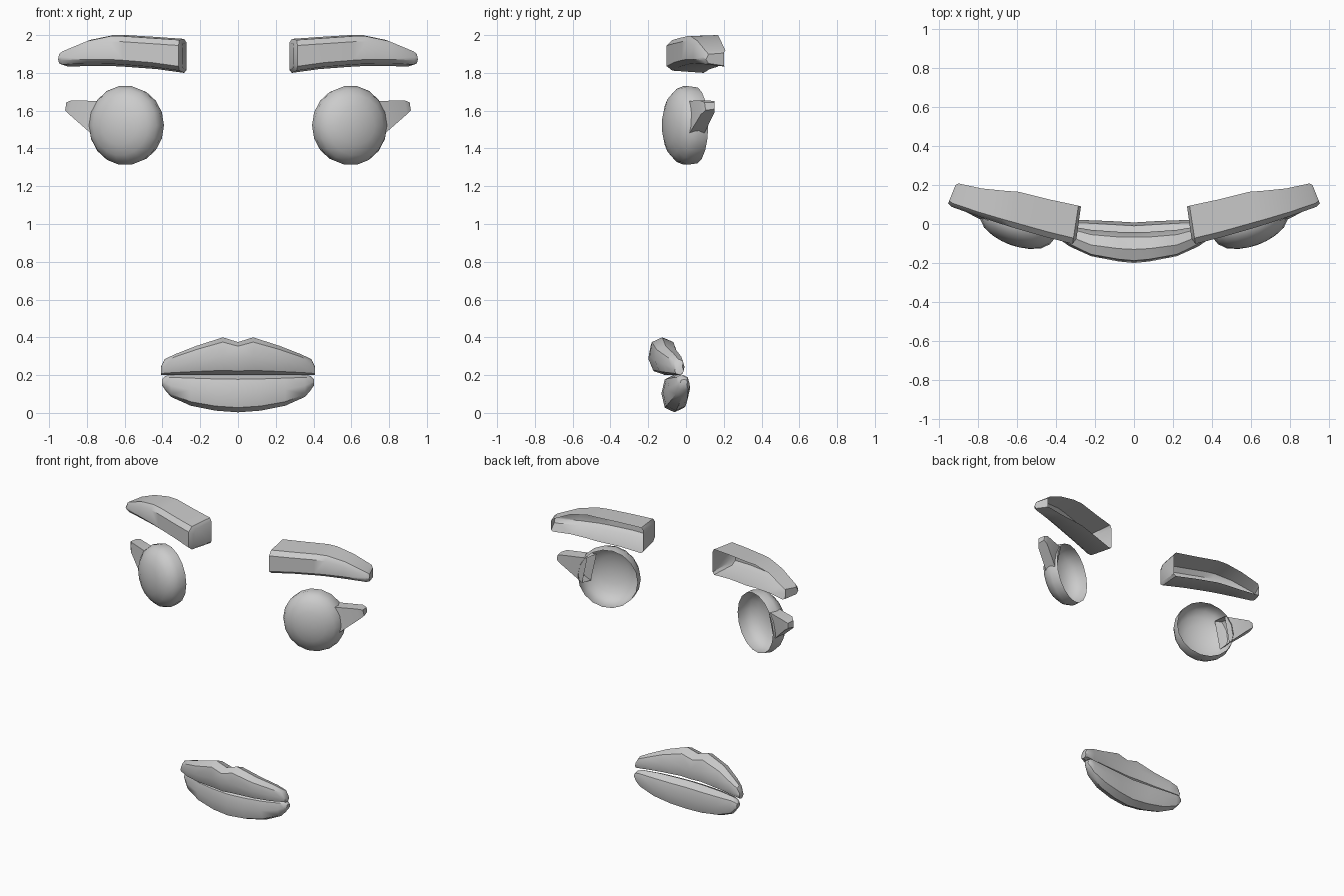
import bpy, bmesh, math
from mathutils import Vector

if "Cube" in bpy.data.objects:
    bpy.data.objects.remove(bpy.data.objects["Cube"])


def loft(name, rings, closed=True, cap_start=False, cap_end=True, mirror=True, angle=40):
    """Skin a list of point rings, then mirror across x = 0."""
    bm = bmesh.new()
    vs = [[bm.verts.new(p) for p in r] for r in rings]
    n = len(rings[0])
    for a, b in zip(vs, vs[1:]):
        for i in range(n if closed else n - 1):
            j = (i + 1) % n
            bm.faces.new((a[i], a[j], b[j], b[i]))
    if cap_start:
        bm.faces.new(vs[0][::-1])
    if cap_end:
        bm.faces.new(vs[-1])
    bmesh.ops.remove_doubles(bm, verts=bm.verts, dist=1e-5)
    if mirror:
        bmesh.ops.recalc_face_normals(bm, faces=bm.faces)
    me = bpy.data.meshes.new(name)
    bm.to_mesh(me)
    bm.free()
    ob = bpy.data.objects.new(name, me)
    bpy.context.collection.objects.link(ob)
    m = ob.modifiers.new("Mirror", 'MIRROR')
    m.merge_threshold = 0.001
    bpy.ops.object.select_all(action='DESELECT')
    ob.select_set(True)
    bpy.context.view_layer.objects.active = ob
    bpy.ops.object.modifier_apply(modifier="Mirror")
    bpy.ops.object.shade_smooth_by_angle(angle=math.radians(angle))
    return ob


# Eyebrows: rounded bars, open at the back
def brow_ring(xf, yf, xb, yb, zb, zt):
    def at(t, z):
        return (xf + (xb - xf) * t, yf + (yb - yf) * t, z)
    return [at(1, zb), at(0.15, zb + 0.012), at(0, zb + 0.035),
            at(0, zt - 0.035), at(0.15, zt - 0.006), at(1, zt)]


loft("eyebrows", [brow_ring(*s) for s in (
    (0.295, -0.075, 0.272, 0.09, 1.815, 1.96),
    (0.315, -0.102, 0.285, 0.094, 1.80, 1.98),
    (0.46, -0.065, 0.43, 0.125, 1.82, 1.99),
    (0.61, -0.022, 0.59, 0.165, 1.832, 2.0),
    (0.68, 0.0, 0.66, 0.17, 1.836, 2.0),
    (0.80, 0.04, 0.78, 0.182, 1.837, 1.975),
    (0.935, 0.088, 0.90, 0.208, 1.833, 1.92),
    (0.953, 0.105, 0.915, 0.20, 1.838, 1.905))],
    closed=False, cap_start=True)

# Eyes: hollow domes turned slightly outward
tilt = math.radians(20)
SIDES = 18


def eye_ring(r, depth):
    ring = []
    for i in range(SIDES):
        a = 2 * math.pi * i / SIDES
        u, w = r * math.cos(a), r * 1.03 * math.sin(a)
        ring.append((0.578 + u * math.cos(tilt) + depth * math.sin(tilt),
                     0.05 + u * math.sin(tilt) - depth * math.cos(tilt),
                     1.522 + w))
    return ring


loft("eyes", [eye_ring(r, d) for r, d in (
    (0.198, 0), (0.205, 0.055), (0.19, 0.095), (0.155, 0.13),
    (0.10, 0.153), (0.05, 0.163), (0, 0.167))], cap_end=False, angle=60)

# Eyelash wings: tapered hollow spikes on the outer corners
base = [Vector(p) for p in ((0.70, 0.0, 1.65), (0.745, 0.0, 1.45),
                            (0.75, 0.09, 1.465), (0.71, 0.09, 1.65))]
tip = [Vector(p) for p in ((0.895, 0.075, 1.655), (0.905, 0.085, 1.59),
                           (0.89, 0.155, 1.60), (0.885, 0.155, 1.652))]
mid = sum(tip, Vector()) / 4
cap = [mid + (p - mid) * 0.65 + Vector((0.014, 0.008, 0)) for p in tip]
loft("eyelash_wings", [base, [b.lerp(t, 0.93) for b, t in zip(base, tip)], cap], angle=50)


# Lips: eight-sided tapering tubes; lean shifts the top relative to the bottom
def lip_ring(x, yf, yb, zb, zt, lean=0.0):
    cy, cz, ry, rz = (yf + yb) / 2, (zb + zt) / 2, (yb - yf) / 2, (zt - zb) / 2
    ring = []
    for i in range(8):
        a = math.pi * i / 4
        k = 1.06 if i % 2 else 1.0
        s = math.sin(a) * k
        ring.append((x, cy + ry * math.cos(a) * k + lean * s, cz + rz * s))
    return ring


loft("upper_lip", [lip_ring(*s) for s in (
    (0, -0.20, -0.04, 0.20, 0.375, -0.01),
    (0.08, -0.192, -0.04, 0.20, 0.40, -0.01),
    (0.22, -0.165, -0.03, 0.20, 0.355, -0.01),
    (0.33, -0.115, -0.012, 0.20, 0.312),
    (0.388, -0.075, -0.008, 0.20, 0.285),
    (0.408, -0.06, -0.012, 0.202, 0.245))])

loft("lower_lip", [lip_ring(*s) for s in (
    (0, -0.13, 0.008, 0.003, 0.203),
    (0.12, -0.122, 0.015, 0.012, 0.204),
    (0.25, -0.10, 0.02, 0.038, 0.205),
    (0.355, -0.065, 0.02, 0.085, 0.203),
    (0.385, -0.045, 0.018, 0.12, 0.195),
    (0.402, -0.03, 0.008, 0.145, 0.178))])
